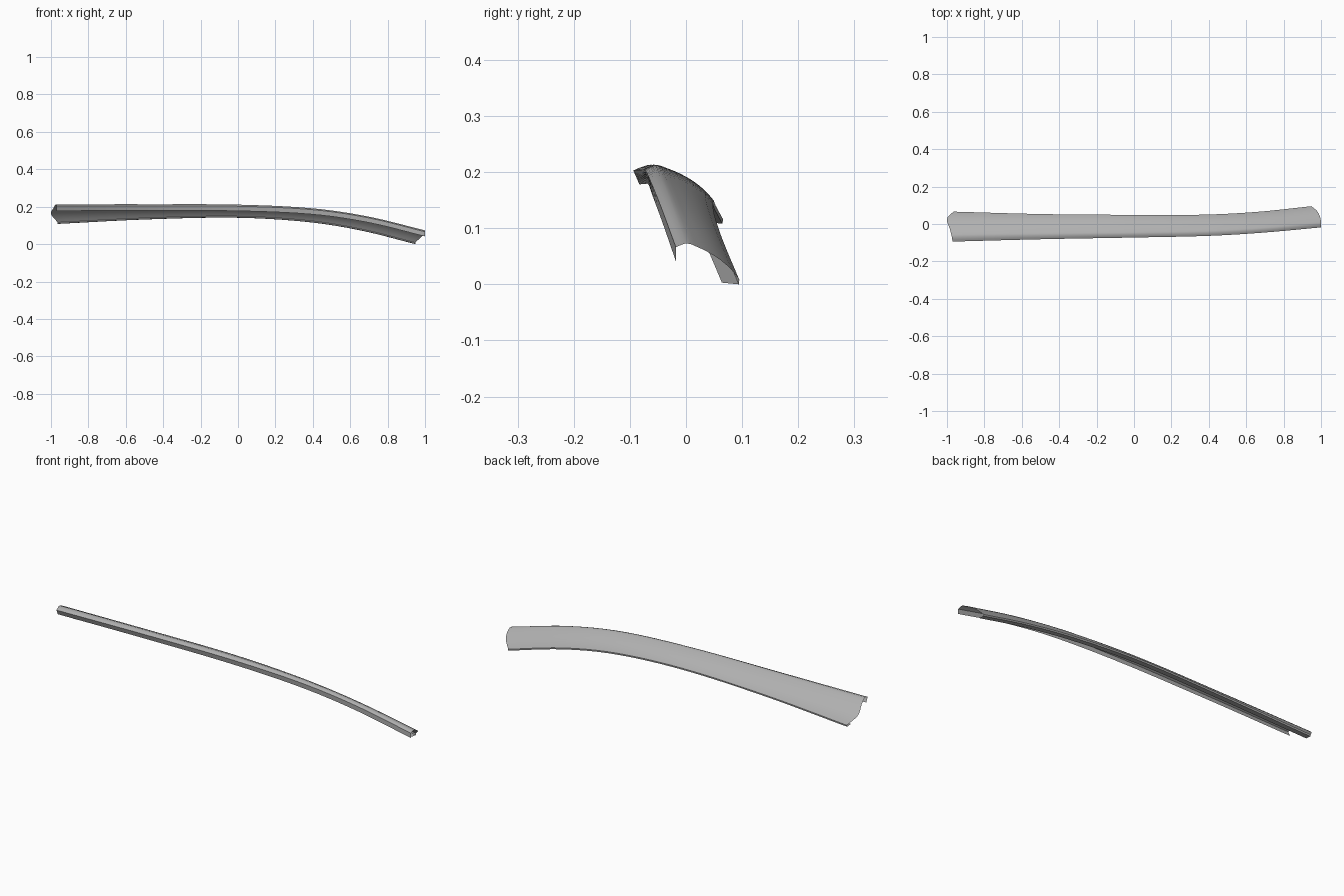
import bpy
import bmesh
from mathutils import Vector

if "Cube" in bpy.data.objects:
    bpy.data.objects.remove(bpy.data.objects["Cube"])


def spline(keys, x):
    """Smooth interpolation through rows of (x, value, value, ...)."""
    n = len(keys)
    i = 0
    while i < n - 2 and x > keys[i + 1][0]:
        i += 1

    def slope(k, c):
        a, b = keys[max(k - 1, 0)], keys[min(k + 1, n - 1)]
        return (b[c] - a[c]) / (b[0] - a[0])

    p, q = keys[i], keys[i + 1]
    d = q[0] - p[0]
    u = (x - p[0]) / d
    return [(2*u**3 - 3*u*u + 1) * p[c] + (u**3 - 2*u*u + u) * d * slope(i, c)
            + (3*u*u - 2*u**3) * q[c] + (u**3 - u*u) * d * slope(i + 1, c)
            for c in range(1, len(p))]


# Rails along the length: x, front y, front z, back y, back z
RAILS = [(-1.0, -.094, .203, .066, .116),
         (-0.5, -.081, .204, .053, .140),
         (0.0, -.072, .202, .049, .149),
         (0.4, -.063, .183, .050, .126),
         (0.7, -.045, .139, .065, .080),
         (1.0, -.018, .066, .095, .008)]
# Crown of the cover: position across, height relative to the width
CROWN = [(0, 0), (.1, .115), (.25, .14), (.45, .145), (.65, .125), (.85, .07), (1, 0)]
# Outline of the two trimmed ends: position across, left x, right x
ENDS = [(0, -.97, 1.0), (.35, -.985, .997), (.7, -1.0, .98), (1, -.965, .948)]
ACROSS = [0, .04, .1, .17, .25, .35, .45, .55, .65, .75, .85, .93, 1]
STATIONS = 32


def section(s):
    fy, fz, by, bz = spline(RAILS, -1 + 2 * s)
    front, back = Vector((0, fy, fz)), Vector((0, by, bz))
    chord = back - front
    up = Vector((0, -chord.z, chord.y))
    pts = []
    for t in ACROSS:
        p = front + chord * t + up * spline(CROWN, t)[0]
        left, right = spline(ENDS, t)
        p.x = left + (right - left) * s
        pts.append(p)
    # Front lip turned down, back edge turned under into a narrow flange
    lip = pts[0] + Vector((0, .011 * (1 - s), -.025))
    edge = pts[-1] + Vector((0, -.001, -.008))
    flange = edge + Vector((0, -.030, .003))
    return [lip] + pts + [edge, flange]


# Curved trim strip as one open sheet
bm = bmesh.new()
rows = [[bm.verts.new(p) for p in section(i / STATIONS)] for i in range(STATIONS + 1)]
for a, b in zip(rows, rows[1:]):
    for j in range(len(a) - 1):
        bm.faces.new((a[j], b[j], b[j + 1], a[j + 1]))
mesh = bpy.data.meshes.new("trim_strip")
bm.to_mesh(mesh)
bm.free()
strip = bpy.data.objects.new("trim_strip", mesh)
bpy.context.collection.objects.link(strip)

# Darker grey finish
grey = bpy.data.materials.new("dark_grey")
grey.diffuse_color = (.44, .44, .44, 1)
grey.use_nodes = True
grey.node_tree.nodes["Principled BSDF"].inputs["Base Color"].default_value = grey.diffuse_color
mesh.materials.append(grey)

bpy.context.view_layer.objects.active = strip
strip.select_set(True)
bpy.ops.object.shade_smooth_by_angle(angle=0.6)
